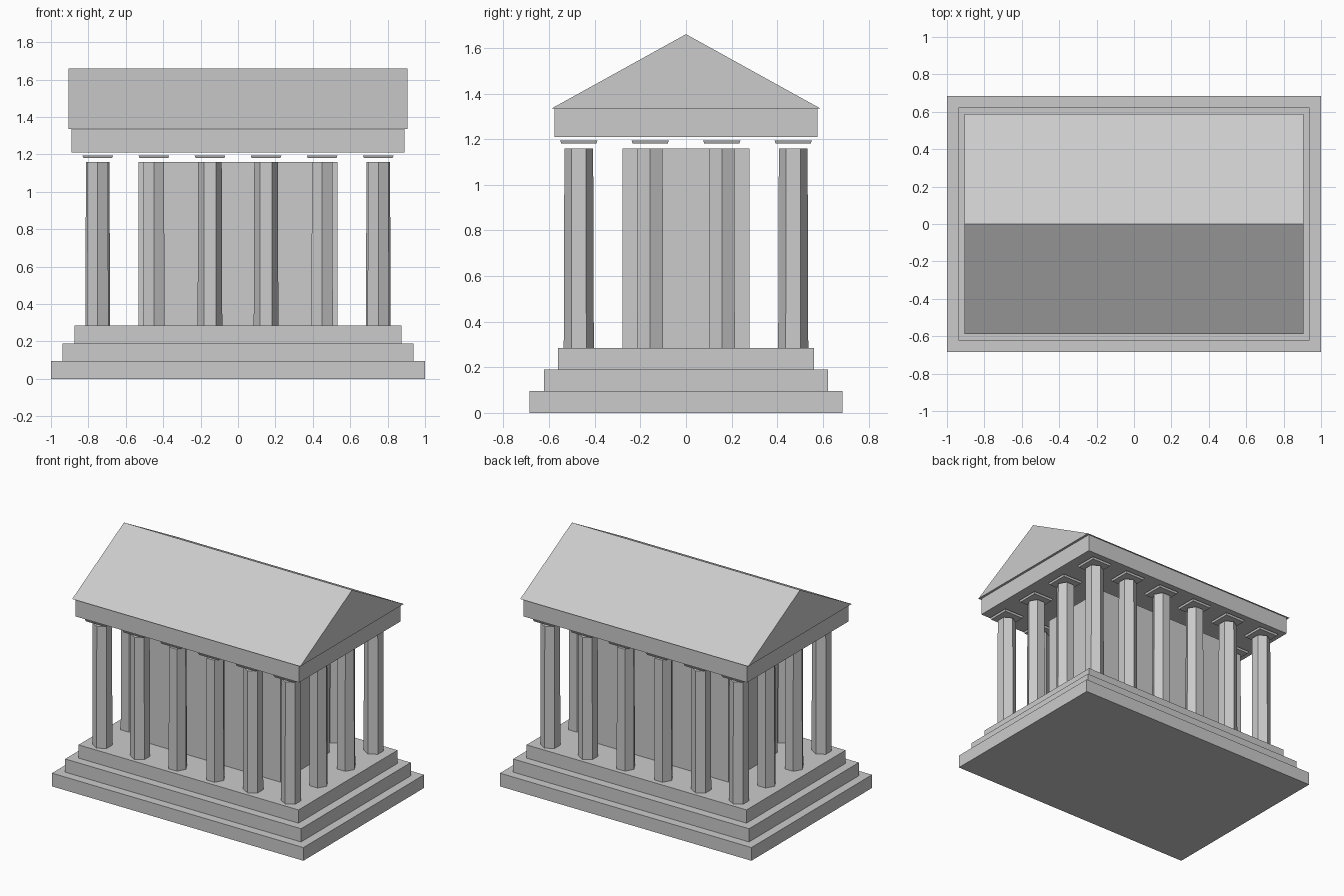
import bpy, bmesh, math
from mathutils import Matrix

if "Cube" in bpy.data.objects:
    bpy.data.objects.remove(bpy.data.objects["Cube"])

stone = bpy.data.materials.new("pale grey stone")
stone.diffuse_color = (0.6, 0.6, 0.6, 1)
stone.use_nodes = True
stone.node_tree.nodes["Principled BSDF"].inputs["Base Color"].default_value = stone.diffuse_color


def finish(name, bm):
    bmesh.ops.recalc_face_normals(bm, faces=bm.faces)
    mesh = bpy.data.meshes.new(name)
    bm.to_mesh(mesh)
    bm.free()
    mesh.materials.append(stone)
    ob = bpy.data.objects.new(name, mesh)
    bpy.context.collection.objects.link(ob)
    return ob


def box(name, hx, hy, z0, z1):
    bm = bmesh.new()
    m = Matrix.Translation((0, 0, (z0 + z1) / 2)) @ Matrix.Diagonal((2 * hx, 2 * hy, z1 - z0, 1))
    bmesh.ops.create_cube(bm, size=1, matrix=m)
    return finish(name, bm)


def prism(name, x, y, z0, z1, r0, r1, sides, turn):
    bm = bmesh.new()
    m = Matrix.Translation((x, y, (z0 + z1) / 2)) @ Matrix.Rotation(turn, 4, 'Z')
    bmesh.ops.create_cone(bm, cap_ends=True, segments=sides, radius1=r0, radius2=r1,
                          depth=z1 - z0, matrix=m)
    return finish(name, bm)


# Stepped base
for i, (hx, hy) in enumerate([(1.0, 0.685), (0.938, 0.623), (0.875, 0.562)]):
    box(f"base_step_{i + 1}", hx, hy, 0.095 * i, 0.095 * (i + 1))

# Inner chamber
box("inner_chamber", 0.532, 0.279, 0.285, 1.16)

# Ring of six-sided columns, each under a thin square capital
xs = [-0.75, -0.45, -0.15, 0.15, 0.45, 0.75]
ys = [-0.47, -0.157, 0.157, 0.47]
for i, x in enumerate(xs):
    for j, y in enumerate(ys):
        if i not in (0, 5) and j not in (0, 3):
            continue
        point_y = abs(x) > 0.4 and abs(y) > 0.4
        turn = 0 if point_y else math.radians(30)
        prism(f"column_{i + 1}_{j + 1}", x, y, 0.285, 1.16, 0.066, 0.063, 6, turn)
        prism(f"capital_{i + 1}_{j + 1}", x, y, 1.18, 1.194, 0.108, 0.116, 4, math.radians(45))

# Beam resting above the columns
box("entablature", 0.89, 0.576, 1.21, 1.335)

# Gabled roof: triangle profile extruded along x
bm = bmesh.new()
tri = bm.faces.new([bm.verts.new((-0.907, y, z))
                    for y, z in [(-0.588, 1.335), (0.588, 1.335), (0, 1.66)]])
ext = bmesh.ops.extrude_face_region(bm, geom=[tri], use_keep_orig=True)
verts = [v for v in ext["geom"] if isinstance(v, bmesh.types.BMVert)]
bmesh.ops.translate(bm, verts=verts, vec=(1.814, 0, 0))
finish("gable_roof", bm)
